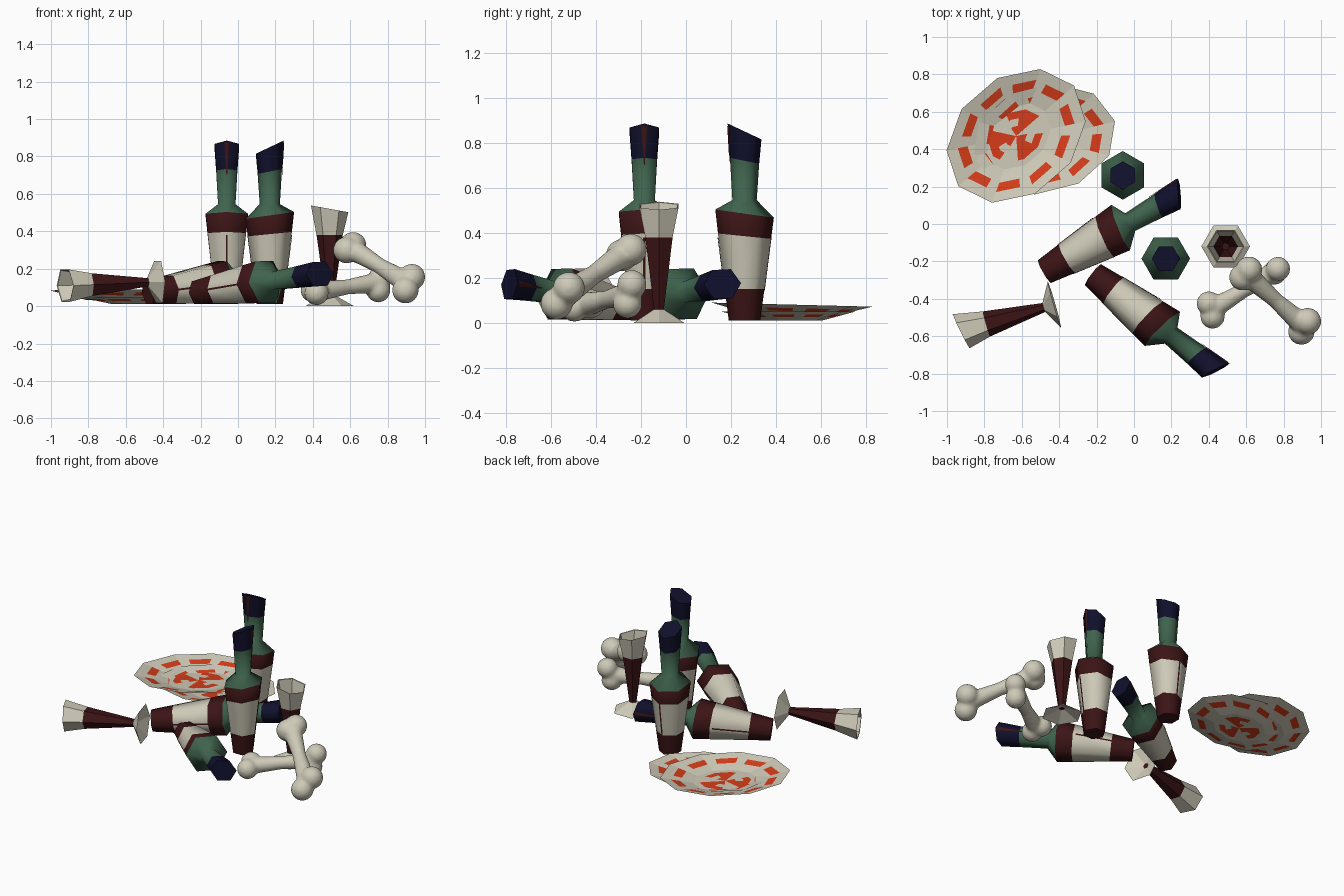
import bpy
import bmesh
from math import sin, cos, pi, radians
from mathutils import Vector, Matrix

cube = bpy.data.objects.get("Cube")
if cube:
    bpy.data.objects.remove(cube, do_unlink=True)


def material(name, rgb):
    m = bpy.data.materials.new(name)
    m.use_nodes = True
    m.diffuse_color = (*rgb, 1)
    m.node_tree.nodes["Principled BSDF"].inputs["Base Color"].default_value = (*rgb, 1)
    return m


CREAM, RED, GREEN, NAVY, ORANGE = range(5)
MATS = [material("cream", (0.62, 0.59, 0.48)),
        material("dark red", (0.045, 0.007, 0.008)),
        material("bottle green", (0.05, 0.125, 0.075)),
        material("navy", (0.005, 0.005, 0.025)),
        material("orange", (0.66, 0.045, 0.01))]


def finish(name, bm, matrix=None, smooth=None):
    me = bpy.data.meshes.new(name)
    bm.to_mesh(me)
    bm.free()
    for m in MATS:
        me.materials.append(m)
    if smooth:
        me.polygons.foreach_set("use_smooth", [True] * len(me.polygons))
        me.set_sharp_from_angle(angle=radians(smooth))
    ob = bpy.data.objects.new(name, me)
    if matrix:
        ob.matrix_world = matrix
    bpy.context.scene.collection.objects.link(ob)
    return ob


def frame(origin, axis, side):
    """Matrix with local z along axis and local x along side."""
    z = Vector(axis).normalized()
    x = Vector(side)
    x = (x - z * x.dot(z)).normalized()
    m = Matrix((x, z.cross(x), z)).transposed().to_4x4()
    m.translation = origin
    return m


def lathe(bm, rings, bands, caps, sides=6):
    """Rings are (radius, height, tilt); bands colour the faces between them."""
    loops = []
    for r, z, tilt in rings:
        pts = [(r * cos(2 * pi * i / sides), r * sin(2 * pi * i / sides)) for i in range(sides)]
        loops.append([bm.verts.new((x, y, z + tilt * x)) for x, y in pts])
    for a, b, col in zip(loops, loops[1:], bands):
        for i in range(sides):
            j = (i + 1) % sides
            bm.faces.new((a[i], a[j], b[j], b[i])).material_index = col
    for loop, col in zip((loops[0][::-1], loops[-1]), caps):
        bm.faces.new(loop).material_index = col


def edge_strip(bm, s, low, high, col):
    """Thin painted strip folded over a corner edge; ends are (radius, z, half width)."""
    rows = []
    for r, z, w in (low, high):
        r += 0.003
        rows.append([bm.verts.new((s * (r - abs(k) * w * 0.577), s * k * w, z)) for k in (-1, 0, 1)])
    for k in (0, 1):
        f = bm.faces.new((rows[0][k], rows[0][k + 1], rows[1][k + 1], rows[1][k]))
        f.material_index = col


# Bottles: two standing, two lying on a flat side
def bottle(name, matrix):
    bm = bmesh.new()
    lathe(bm, [(0.07, 0, 0), (0.088, 0.14, 0), (0.118, 0.375, 0.1), (0.13, 0.475, 0.14),
               (0.054, 0.535, 0), (0.065, 0.71, 0.2), (0.075, 0.84, 0.47)],
          [RED, CREAM, RED, GREEN, GREEN, NAVY], (RED, NAVY))
    for s in (1, -1):
        edge_strip(bm, s, (0.086, 0.13, 0.005), (0.117, 0.37, 0.005), RED)
    edge_strip(bm, 1, (0.064, 0.69, 0.002), (0.074, 0.865, 0.014), RED)
    finish(name, bm, matrix, 65)


def lying(x, y, z, degrees):
    a = radians(degrees)
    return frame((x, y, z), (cos(a), sin(a), 0.12), (-sin(a), cos(a), 0))


bottle("back_standing_bottle", frame((-0.06, 0.26, 0.01), (0, 0, 1), (0, -1, 0)))
bottle("front_standing_bottle", frame((0.17, -0.185, 0.01), (0, 0, 1), (1, 0, 0)))
bottle("right_lying_bottle", lying(-0.48, -0.255, 0.072, 30))
bottle("front_lying_bottle", lying(-0.22, -0.27, 0.072, -38))


# Goblets: hollow cup, tapered stem, conical foot
def goblet(name, matrix):
    bm = bmesh.new()
    lathe(bm, [(0.02, 0.045, 0), (0.13, 0, 0), (0.025, 0.06, 0), (0.07, 0.38, 0),
               (0.1, 0.52, 0.18), (0.094, 0.518, 0.18), (0.066, 0.38, 0), (0.02, 0.12, 0)],
          [CREAM, CREAM, RED, CREAM, CREAM, CREAM, RED], (RED, RED))
    finish(name, bm, matrix)


goblet("standing_goblet", frame((0.49, -0.12, 0), (0, 0, 1), (-1, 0, 0)))
goblet("lying_goblet", frame((-0.425, -0.43, 0.13), (-0.961, -0.276, -0.04), (-0.276, 0.961, 0)))


# Plates: ten-sided shallow dishes with a dashed border and a centre ornament
def plate(name, centre, turn, size, depth, tilt):
    sides, sub = 10, 6
    n = sides * sub
    radii = [0.16, 0.28, 0.4, 0.5, 0.7, 0.84, 1]
    corners = [Vector((size[0] * cos(2 * pi * i / sides), size[1] * sin(2 * pi * i / sides), 0))
               for i in range(sides + 1)]
    bm = bmesh.new()
    loops = []
    for f in radii:
        lift = Vector((0, 0, depth * max(0, f - 0.5) * 2))
        loops.append([bm.verts.new(corners[k // sub].lerp(corners[k // sub + 1], k % sub / sub) * f + lift)
                      for k in range(n)])
    hub = bm.verts.new((0, 0, 0))
    for k in range(n):
        j = (k + 1) % n
        bm.faces.new((hub, loops[0][k], loops[0][j])).material_index = ORANGE if k % 20 < 14 else CREAM
        for i in range(len(radii) - 1):
            f = bm.faces.new((loops[i][k], loops[i + 1][k], loops[i + 1][j], loops[i][j]))
            dash = i == 4 and k % sub < 4
            spoke = i == 0 and k % 20 < 8
            arc = i == 1 and k % 20 < 13
            f.material_index = ORANGE if dash or spoke or arc else CREAM
    m = Matrix.Translation(centre) @ Matrix.Rotation(tilt, 4, "X") @ Matrix.Rotation(radians(turn), 4, "Z")
    finish(name, bm, m)


plate("lower_plate", (-0.48, 0.455, 0.01), 14, (0.39, 0.29), 0.04, 0)
plate("upper_plate", (-0.63, 0.47, 0.033), 41, (0.41, 0.315), 0.048, -0.025)


# Bones: blended shaft and paired knobs
def bone(name, end_a, end_b, knob, shaft):
    bm = bmesh.new()
    for p in end_a + end_b:
        bmesh.ops.create_icosphere(bm, subdivisions=3, radius=knob, matrix=Matrix.Translation(p))
    a, b = [(Vector(e[0]) + Vector(e[1])) / 2 for e in (end_a, end_b)]
    mid, d = (a + b) / 2, b - a
    turn = d.to_track_quat("Z", "Y").to_matrix().to_4x4()
    for start, stop in ((a, mid), (b, mid)):
        half = (stop - start).to_track_quat("Z", "Y").to_matrix().to_4x4()
        bmesh.ops.create_cone(bm, cap_ends=True, segments=20, radius1=shaft * 1.45, radius2=shaft,
                              depth=d.length / 2 + 0.01,
                              matrix=Matrix.Translation((start + stop) / 2) @ half)
    ob = finish(name, bm)
    remesh = ob.modifiers.new("blend", "REMESH")
    remesh.mode = "VOXEL"
    remesh.voxel_size = 0.01
    remesh.use_smooth_shade = True
    soften = ob.modifiers.new("soften", "SMOOTH")
    soften.factor = 0.5
    soften.iterations = 8


bone("lower_bone", [(0.4, -0.425, 0.085), (0.42, -0.495, 0.07)],
     [(0.75, -0.26, 0.085), (0.77, -0.24, 0.17)], 0.066, 0.04)
bone("upper_bone", [(0.615, -0.245, 0.325), (0.58, -0.285, 0.3)],
     [(0.93, -0.52, 0.155), (0.895, -0.575, 0.085)], 0.072, 0.042)
